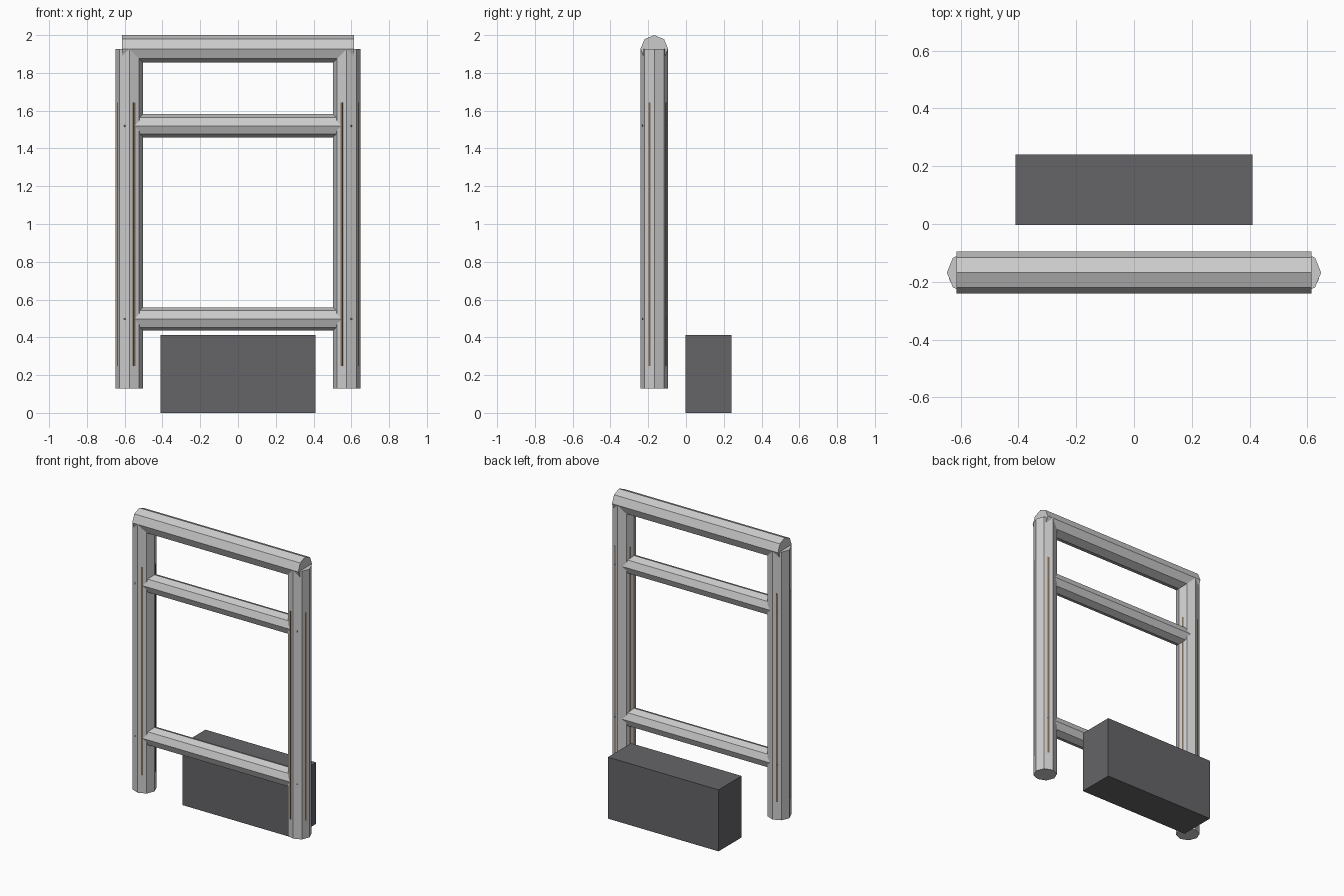
import bpy
import math
from mathutils import Vector

if "Cube" in bpy.data.objects:
    bpy.data.objects.remove(bpy.data.objects["Cube"])

YC = -0.168            # depth of the frame
PX, R = 0.575, 0.073   # post position and radius


def material(name, color):
    m = bpy.data.materials.new(name)
    m.diffuse_color = color
    m.use_nodes = True
    m.node_tree.nodes["Principled BSDF"].inputs["Base Color"].default_value = m.diffuse_color
    return m


DARK = material("dark_grey", (0.13, 0.13, 0.14, 1))
BROWN = material("brown", (0.22, 0.14, 0.08, 1))


def finish(name, mat=None):
    ob = bpy.context.object
    ob.name = name
    if mat:
        ob.data.materials.append(mat)
    return ob


def prism(name, loc, r, length, rot=(0, 0, 0), sides=8, mat=None):
    bpy.ops.mesh.primitive_cylinder_add(vertices=sides, radius=r, depth=length,
                                        location=loc, rotation=rot)
    return finish(name, mat)


def box(name, loc, size, angle=0, mat=None):
    bpy.ops.mesh.primitive_cube_add(size=1, location=loc, rotation=(0, 0, angle))
    ob = finish(name, mat)
    ob.scale = size
    return ob


# horizontal octagonal rails
ALONG_X = (0, math.pi / 2, 0)
prism("top_rail", (0, YC, 1.927), R, 1.23, ALONG_X)
for label, z in (("middle", 1.52), ("lower", 0.497)):
    prism(label + "_rail", (0, YC, z), 0.062, 1.1, ALONG_X)

apothem = R * math.cos(math.pi / 8)
for side, s in (("left", -1), ("right", 1)):
    # octagonal post
    prism(side + "_post", (s * PX, YC, 1.028), R, 1.797)

    # long inlay strips on every second face
    for i, deg in enumerate((-22.5, 67.5, 157.5, 247.5)):
        a = math.radians(deg)
        d = Vector((s * math.cos(a), math.sin(a), 0))
        p = Vector((s * PX, YC, 0.947)) + d * (apothem - 0.003)
        box(f"{side}_strip_{i + 1}", p, (0.008, 0.012, 1.395),
            math.atan2(d.y, d.x), BROWN)

    # small bolts through the post at rail height
    for z in (0.497, 1.52):
        for face, t in (("front", -1), ("back", 1)):
            a = math.radians(67.5)
            d = Vector((s * math.cos(a), t * math.sin(a), 0))
            ob = prism(f"{side}_{face}_bolt", Vector((s * PX, YC, z)) + d * apothem,
                       0.006, 0.004, mat=DARK)
            ob.rotation_euler = d.to_track_quat('Z', 'Y').to_euler()

# base block behind the frame
box("base_block", (0, 0.119, 0.206), (0.82, 0.244, 0.412), mat=DARK)
